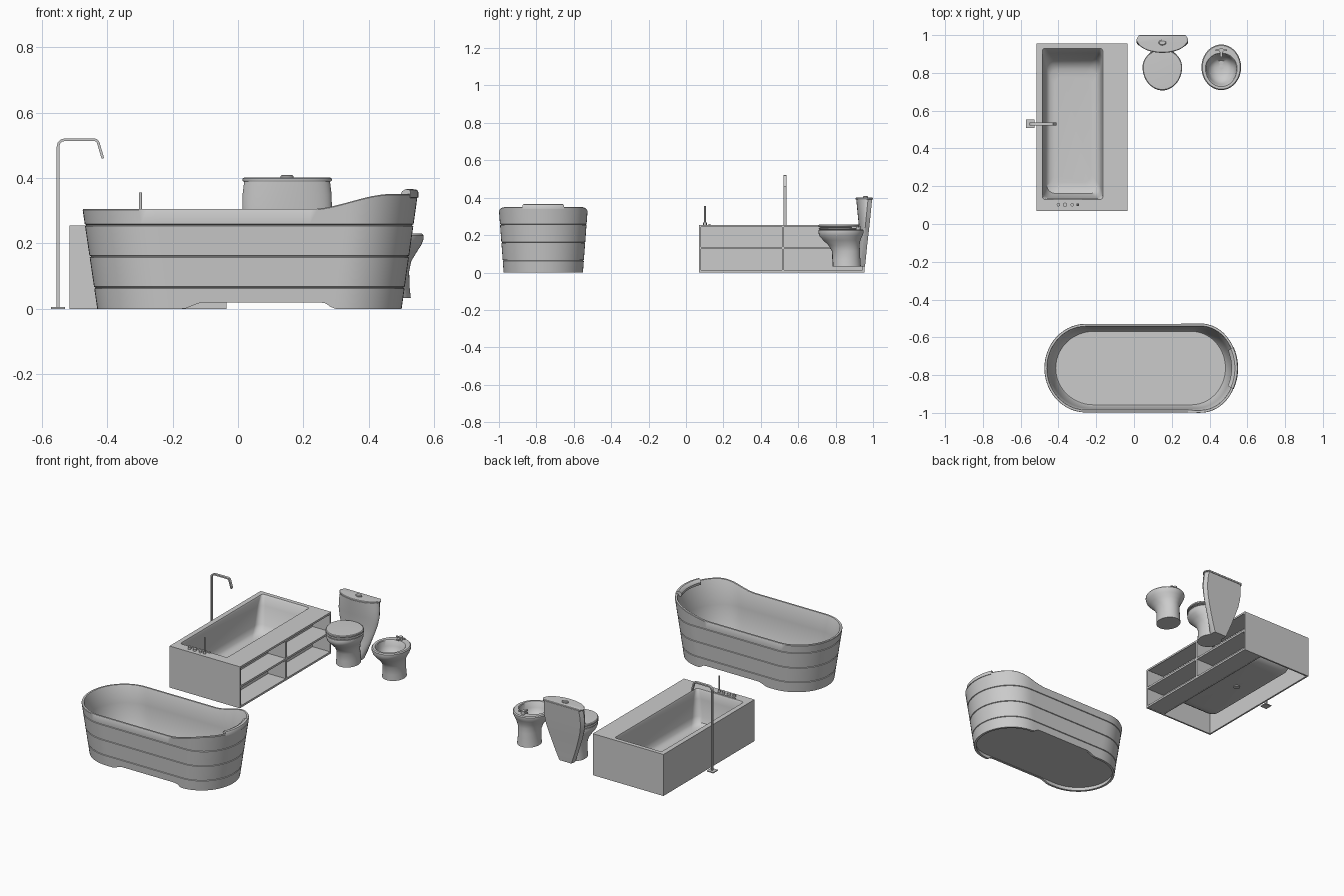
import bpy, bmesh
from math import sin, cos, pi, radians, hypot

if "Cube" in bpy.data.objects:
    bpy.data.objects.remove(bpy.data.objects["Cube"])


def loft(name, rings, caps=(True, True), wrap=True, angle=35):
    """Skin a list of equal-length point rings."""
    bm = bmesh.new()
    vs = [[bm.verts.new(p) for p in r] for r in rings]
    n = len(vs[0])
    for a, b in zip(vs, vs[1:]):
        for i in range(n if wrap else n - 1):
            j = (i + 1) % n
            bm.faces.new((a[i], a[j], b[j], b[i]))
    if caps[0]:
        bm.faces.new(vs[0][::-1])
    if caps[1]:
        bm.faces.new(vs[-1])
    bmesh.ops.recalc_face_normals(bm, faces=bm.faces)
    me = bpy.data.meshes.new(name)
    bm.to_mesh(me)
    bm.free()
    me.polygons.foreach_set("use_smooth", [True] * len(me.polygons))
    me.set_sharp_from_angle(angle=radians(angle))
    ob = bpy.data.objects.new(name, me)
    bpy.context.collection.objects.link(ob)
    return ob


def box(name, x0, x1, y0, y1, z0, z1):
    return loft(name, [[(x0, y0, z), (x1, y0, z), (x1, y1, z), (x0, y1, z)] for z in (z0, z1)])


def egg(cx, cy, rx, rf, rb, z, n=48):
    """Oval ring with different front and back radii."""
    return [(cx + rx * cos(2 * pi * i / n),
             cy + (rb if i < n / 2 else rf) * sin(2 * pi * i / n), z) for i in range(n)]


def cyl(name, x, y, r, z0, z1):
    return loft(name, [egg(x, y, r, r, r, z, 20) for z in (z0, z1)])


def rrect(x0, x1, y0, y1, r, z, k=6):
    pts = []
    for cx, cy, a0 in ((x1 - r, y1 - r, 0), (x0 + r, y1 - r, 90), (x0 + r, y0 + r, 180), (x1 - r, y0 + r, 270)):
        for i in range(k + 1):
            a = radians(a0 + 90 * i / k)
            pts.append((cx + r * cos(a), cy + r * sin(a), z))
    return pts


# ---------- freestanding tub ----------
CY = -0.763


def smooth(a, b, x):
    t = min(1, max(0, (x - a) / (b - a)))
    return t * t * (3 - 2 * t)


def rim(x):
    return 0.305 + 0.046 * smooth(0.22, 0.46, x)


def foot(x):
    return 0.02 * smooth(-0.21, -0.13, x) * (1 - smooth(0.29, 0.34, x))


def stadium(height, inset=0.0, k=28, m=30):
    """Tapered stadium ring; height is a number or a function of x."""
    def outline(z):
        t = z / 0.305
        xl, xr, hw = -0.43 - 0.045 * t + inset, 0.50 + 0.043 * t - inset, 0.212 + 0.023 * t - inset
        rl, rr = 0.22 - inset, 0.2 - inset
        p = [(xr - rr + rr * cos(a), hw * sin(a)) for a in [pi * (i / k - 0.5) for i in range(k + 1)]]
        q = [(xl + rl + rl * cos(a), hw * sin(a)) for a in [pi * (i / k + 0.5) for i in range(k + 1)]]
        top = [(p[-1][0] + (q[0][0] - p[-1][0]) * i / m, hw) for i in range(1, m)]
        bot = [(q[-1][0] + (p[0][0] - q[-1][0]) * i / m, -hw) for i in range(1, m)]
        return p + top + q + bot
    if not callable(height):
        return [(x, CY + y, height) for x, y in outline(height)]
    ring = []
    for i, (x, _) in enumerate(outline(0.3)):
        z = height(x)
        px, py = outline(z)[i]
        ring.append((px, CY + py, z))
    return ring


rings = [stadium(0.022, 0.014), stadium(foot, 0.014), stadium(foot)]
for z in (0.065, 0.16, 0.256):  # hoop grooves
    rings += [stadium(z - 0.003), stadium(z - 0.001, 0.004), stadium(z + 0.001, 0.004), stadium(z + 0.003)]
rings += [stadium(lambda x: rim(x) - 0.003), stadium(rim, 0.002), stadium(rim, 0.013),
          stadium(lambda x: rim(x) - 0.004, 0.015), stadium(0.2, 0.014), stadium(0.04, 0.014), stadium(0.03, 0.02)]
loft("freestanding_tub", rings)

# headrest pad draped over the high end of the rim
sec = [(-0.032, 0.335), (-0.034, 0.35), (-0.028, 0.36), (-0.016, 0.366),
       (-0.003, 0.364), (0.001, 0.357), (0.001, 0.34)]
loft("headrest", [[(0.35 + (0.2 + r) * cos(a), CY + (0.235 + r) * sin(a), z) for r, z in sec]
                  for a in [radians(-28 + 56 * i / 20) for i in range(21)]])

# ---------- built-in tub with shelves ----------
X0, X1, XS, Y0, Y1, H = -0.515, -0.035, -0.16, 0.07, 0.955, 0.255
loft("deck_and_basin", [
    rrect(X0, X1, Y0, Y1, 0.001, 0.243), rrect(X0, X1, Y0, Y1, 0.001, H),
    rrect(-.485, -.165, .13, .93, .014, H), rrect(-.482, -.168, .135, .922, .02, .245),
    rrect(-.48, -.17, .14, .905, .03, .2), rrect(-.47, -.176, .15, .875, .04, .1),
    rrect(-.462, -.184, .162, .85, .045, .068), rrect(-.445, -.2, .185, .82, .045, .053),
    rrect(-.42, -.225, .22, .78, .045, .05)], caps=(False, True))
box("side_panel", X0, X0 + 0.01, Y0, Y1, 0, 0.25)
for nm, y in (("end_panel_near", Y0), ("end_panel_far", Y1 - 0.01)):
    box(nm, X0, X1, y, y + 0.01, 0, 0.25)
box("shelf_back", XS, XS + 0.006, Y0, Y1, 0, 0.25)
for nm, z in (("shelf_bottom", 0.001), ("shelf_middle", 0.125)):
    box(nm, XS, X1, Y0 + 0.005, Y1 - 0.005, z, z + 0.012)
box("shelf_divider", XS, X1, 0.513, 0.525, 0.002, 0.25)
cyl("drain", -0.33, 0.53, 0.018, 0.045, 0.053)

# deck controls, slot spout and hand shower
for i, (x, r) in enumerate(((-.4, .009), (-.365, .011), (-.327, .009), (-.298, .008))):
    cyl(f"control_{i + 1}", x, 0.102, r, H, H + 0.012)
cyl("hand_shower", -0.298, 0.102, 0.005, H, 0.355)
box("slot_spout", -0.425, -0.275, 0.12, 0.132, 0.25, 0.259)

# ---------- floor-standing filler ----------
path = [(-.55, .004), (-.55, .495), (-.547, .507), (-.54, .514), (-.53, .517),
        (-.44, .517), (-.432, .515), (-.427, .508), (-.413, .46)]
rings = []
for i, (x, z) in enumerate(path):
    a, b = path[max(i - 1, 0)], path[min(i + 1, len(path) - 1)]
    l = hypot(b[0] - a[0], b[1] - a[1])
    nx, nz = -(b[1] - a[1]) / l * 0.004, (b[0] - a[0]) / l * 0.004
    rings.append([(x + s * nx, 0.53 + t * 0.008, z + s * nz) for s, t in ((1, 1), (1, -1), (-1, -1), (-1, 1))])
loft("filler_pipe", rings)
box("filler_base", -0.572, -0.528, 0.508, 0.552, 0, 0.006)

# ---------- toilet ----------
TX = 0.15
loft("toilet_bowl", [egg(TX, *r) for r in (
    (.86, .066, .078, .075, .033), (.86, .063, .078, .072, .07), (.86, .061, .08, .07, .115),
    (.855, .066, .09, .075, .145), (.845, .08, .108, .085, .172), (.835, .095, .122, .095, .195),
    (.83, .102, .123, .1, .215), (.83, .1, .12, .1, .228))])
for nm, z0, z1 in (("toilet_seat", .23, .24), ("toilet_lid", .242, .258)):
    loft(nm, [egg(TX, .83, .105 - d, .122 - d, .095 - d, z) for d, z in
              ((.006, z0), (0, z0 + .003), (0, z1 - .005), (.004, z1 - .001), (.02, z1))])


def tank_ring(z, w, yb, yf, n=28):
    """Flat back, bowed front."""
    ys = yb - 0.022
    front = [(TX + w * cos(a), ys - (ys - yf) * sin(a), z) for a in [pi * i / n for i in range(n + 1)]]
    return front + [(TX - w * 0.9, yb, z), (TX + w * 0.9, yb, z)]


loft("tank", [tank_ring(*r) for r in (
    (.033, .045, .957, .885), (.08, .066, .962, .905), (.14, .09, .968, .918), (.2, .112, .975, .925),
    (.25, .128, .981, .924), (.3, .137, .986, .919), (.35, .136, .991, .914), (.39, .131, .995, .911))])
loft("tank_lid", [tank_ring(*r) for r in (
    (.39, .134, .998, .908), (.393, .137, 1.0, .906), (.398, .137, 1.0, .906), (.401, .132, .997, .91))])
loft("flush_button", [egg(TX, .96, .02 - d, .014 - d, .014 - d, z) for d, z in ((0, .4), (0, .406), (.004, .409))])

# ---------- bidet ----------
BX = 0.462
loft("bidet", [egg(BX, *r) for r in (
    (.86, .066, .075, .075, .033), (.86, .062, .076, .072, .07), (.86, .061, .08, .07, .115),
    (.85, .067, .088, .078, .145), (.84, .083, .106, .092, .172), (.832, .098, .119, .11, .195),
    (.83, .105, .121, .12, .213), (.83, .105, .121, .12, .224), (.83, .1, .116, .115, .23),
    (.825, .084, .098, .08, .23), (.825, .08, .094, .076, .226), (.825, .075, .086, .07, .195),
    (.825, .06, .068, .055, .165), (.83, .035, .04, .035, .15), (.83, .012, .012, .012, .147))])
cyl("bidet_tap_body", BX, .92, .012, .226, .25)
box("bidet_tap_spout", BX - .007, BX + .007, .885, .92, .236, .246)
box("bidet_tap_handle", BX - .03, BX + .03, .916, .924, .24, .247)
cyl("bidet_drain", BX, .83, .012, .146, .15)
